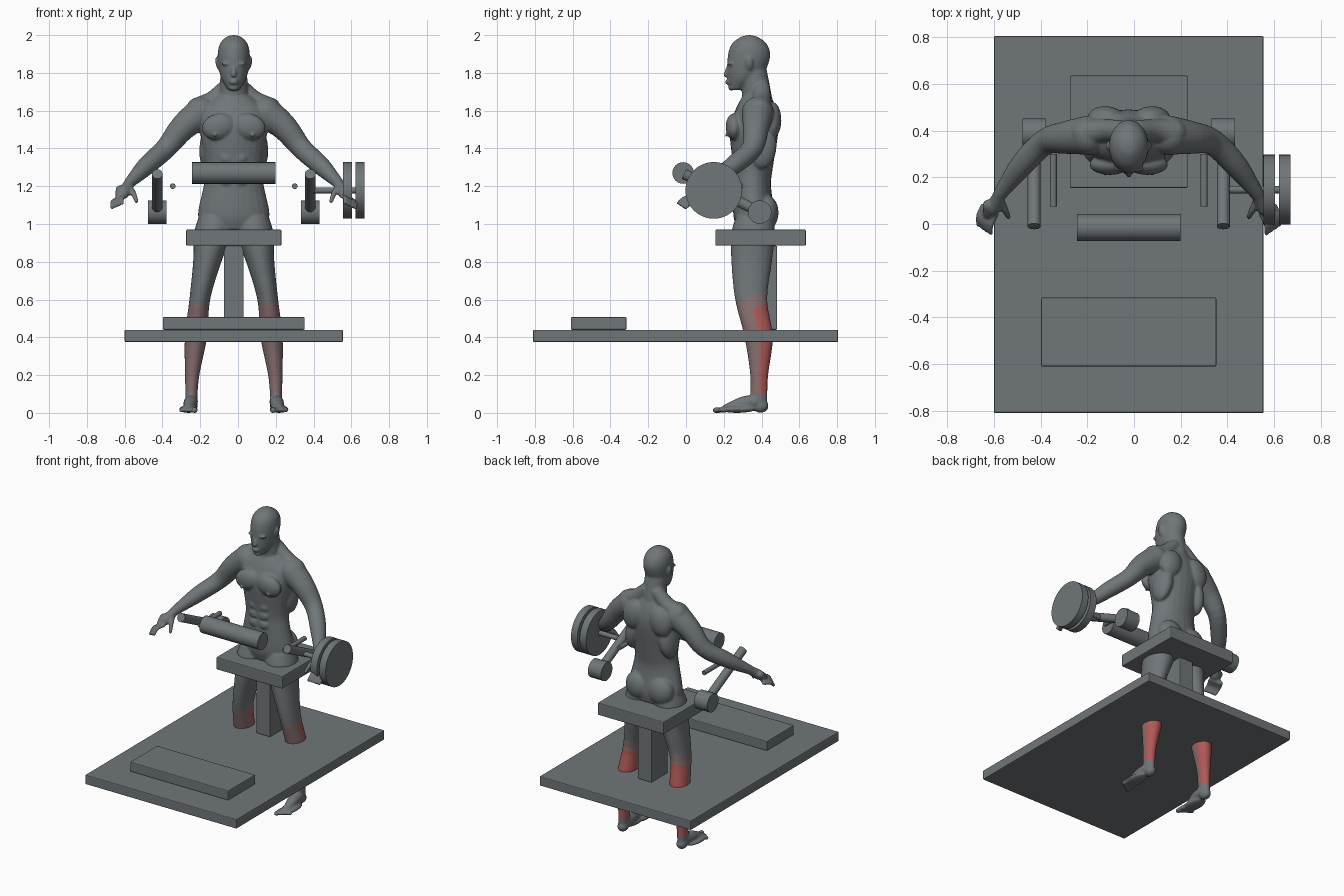
import bpy
import bmesh
import math
from mathutils import Vector, Matrix

default_cube = bpy.data.objects.get("Cube")
if default_cube:
    bpy.data.objects.remove(default_cube, do_unlink=True)


def make_material(name, red, green, blue):
    material = bpy.data.materials.new(name)
    material.use_nodes = True
    colour = (red, green, blue, 1)
    material.diffuse_color = colour
    shader = material.node_tree.nodes["Principled BSDF"]
    shader.inputs["Base Color"].default_value = colour
    return material


slate_grey = make_material("slate_grey", .16, .18, .19)
muscle_red = make_material("muscle_red", .43, .1, .09)
dusty_pink = make_material("dusty_pink", .25, .16, .16)
middle = -.0225  # shared centre line of the bench and the figure


def add_object(name, shape):
    mesh = bpy.data.meshes.new(name)
    shape.to_mesh(mesh)
    shape.free()
    result = bpy.data.objects.new(name, mesh)
    bpy.context.collection.objects.link(result)
    mesh.materials.append(slate_grey)
    return result


def add_box(name, width, front, back, bottom, top):
    centre = Vector((middle, (front + back) / 2, (bottom + top) / 2))
    size = Matrix.Diagonal((width, back - front, top - bottom, 1))
    shape = bmesh.new()
    bmesh.ops.create_cube(shape, size=1, matrix=Matrix.Translation(centre) @ size)
    bevel = add_object(name, shape).modifiers.new("soft_edge", "BEVEL")
    bevel.width = .006
    bevel.segments = 2


def add_rod(name, start, end, radius):
    start, end = Vector(start), Vector(end)
    axis = end - start
    turn = axis.to_track_quat("Z", "Y").to_matrix().to_4x4()
    place = Matrix.Translation((start + end) / 2) @ turn
    shape = bmesh.new()
    bmesh.ops.create_cone(shape, cap_ends=True, segments=48, radius1=radius,
                          radius2=radius, depth=axis.length, matrix=place)
    for face in shape.faces:
        face.smooth = len(face.verts) == 4
    for edge in shape.edges:
        edge.smooth = all(face.smooth for face in edge.link_faces)
    add_object(name, shape)


# Bench
add_box("base_plate", width=1.155, front=-.81, back=.805, bottom=.375, top=.44)
add_box("foot_block", width=.75, front=-.61, back=-.315, bottom=.44, top=.507)
add_box("seat", width=.505, front=.155, back=.635, bottom=.885, top=.97)
add_box("seat_post", width=.105, front=.307, back=.483, bottom=.44, top=.885)

# Thigh pad, levers, pivots and handles
pad = Vector((middle, -.015, 1.27))
half_pad = Vector((.222, 0, 0))
add_rod("thigh_pad", pad - half_pad, pad + half_pad, radius=.057)
half_pivot = Vector((.05, 0, 0))
for side, sign in (("left", 1), ("right", -1)):
    lever = middle + sign * .405
    handle = middle + sign * .323
    pivot = Vector((lever, .39, 1.063))
    add_rod(side + "_lever", (lever, -.01, 1.265), pivot, radius=.028)
    add_rod(side + "_pivot", pivot - half_pivot, pivot + half_pivot, radius=.062)
    add_rod(side + "_handle", (handle, .075, 1.2), (handle, .3, 1.2), radius=.015)


# Weights on their bar
def add_weight_part(name, inner, outer, radius):
    hub_y, hub_z = .147, 1.178
    add_rod(name, (inner, hub_y, hub_z), (outer, hub_y, hub_z), radius)


add_weight_part("weight_bar", inner=.383, outer=.66, radius=.016)
add_weight_part("inner_weight", inner=.555, outer=.604, radius=.15)
add_weight_part("outer_weight", inner=.622, outer=.67, radius=.15)

# Figure: overlapping solids, fused afterwards
body = bmesh.new()


def smooth_path(points, steps=4):
    """Curve through points that hold any number of values."""
    path = [Vector(point) for point in points]
    path = [path[0] * 2 - path[1]] + path + [path[-1] * 2 - path[-2]]
    result = []
    for a, b, c, d in zip(path, path[1:], path[2:], path[3:]):
        for step in range(steps):
            t = step / steps
            bend = (a * 2 - b * 5 + c * 4 - d) * t + (b * 3 - a - c * 3 + d) * t * t
            result.append(b + (c - a + bend) * t / 2)
    return result + [path[-2]]


def oval(centre, across, along, sides=24):
    angles = [math.tau * index / sides for index in range(sides)]
    return [body.verts.new(centre + across * math.cos(angle) + along * math.sin(angle))
            for angle in angles]


def skin(rings):
    faces = [body.faces.new(rings[0]), body.faces.new(rings[-1])]
    for low, high in zip(rings, rings[1:]):
        for index in range(len(low)):
            faces.append(body.faces.new((low[index - 1], low[index],
                                         high[index], high[index - 1])))
    bmesh.ops.recalc_face_normals(body, faces=faces)


def column(sections, sign=1):
    """Level ovals: height, sideways offset, half width, front, back."""
    rings = []
    for height, offset, width, front, back in smooth_path(sections):
        centre = Vector((middle + sign * offset, (front + back) / 2, height))
        rings.append(oval(centre, Vector((width, 0, 0)),
                          Vector((0, (back - front) / 2, 0))))
    skin(rings)


def blob(centre, size, sign=1, tilt=0):
    x, y, z = centre
    place = Matrix.Translation((middle + sign * x, y, z))
    turn = Matrix.Rotation(sign * tilt, 4, "Y")
    bmesh.ops.create_icosphere(body, subdivisions=3, radius=1,
                               matrix=place @ turn @ Matrix.Diagonal((*size, 1)))


def limb(points, sign=1):
    """Round tube with domed ends: x, y, z, radius."""
    path = smooth_path(points)
    for end in (path[0], path[-1]):
        blob(end.xyz, [end.w] * 3, sign)
    spine = [Vector((middle + sign * p.x, p.y, p.z)) for p in path]
    rings = []
    for index, point in enumerate(spine):
        after = spine[min(index + 1, len(spine) - 1)]
        forward = (after - spine[max(index - 1, 0)]).normalized()
        across = forward.cross(Vector((.3, .2, 1))).normalized()
        radius = path[index].w
        rings.append(oval(point, across * radius, forward.cross(across) * radius))
    skin(rings)


# Torso, neck and head
column([(.97, 0, .16, .27, .46), (1.05, 0, .19, .25, .47), (1.2, 0, .16, .25, .45),
        (1.3, 0, .15, .25, .46), (1.5, 0, .18, .23, .49), (1.6, 0, .18, .26, .48),
        (1.68, 0, .09, .3, .45)])
limb([(0, .38, 1.64, .08), (0, .36, 1.8, .07)])
column([(1.71, 0, .03, .23, .3), (1.78, 0, .07, .22, .4), (1.88, 0, .085, .22, .445),
        (1.95, 0, .075, .24, .43), (1.99, 0, .04, .29, .38), (2, 0, .01, .33, .34)])

# Nose, lips and chin
limb([(0, .225, 1.84, .008), (0, .212, 1.79, .014)])
for lip in (1.758, 1.746):
    blob((0, .22, lip), size=(.024, .012, .006))
blob((0, .24, 1.72), size=(.026, .016, .014))


def add_hand(sign):
    limb([(.55, .13, 1.22, .028), (.58, .07, 1.17, .032)], sign)
    limb([(.6, .08, 1.18, .026), (.6, .05, 1.15, .026)], sign)
    limb([(.55, .1, 1.19, .018), (.53, .06, 1.16, .015), (.515, .03, 1.12, .011)], sign)
    knuckle, tip = Vector((.57, .04, 1.15, .013)), Vector((.59, -.04, 1.11, .01))
    for finger in range(4):
        spread = Vector((.018, .012, -.008, 0)) * finger
        bend = (knuckle + tip) / 2 + Vector((.01, -.005, .008, 0))
        limb([knuckle + spread, bend + spread, tip + spread], sign)


def add_foot(sign):
    blob((.225, .395, .036), size=(.034, .042, .036), sign=sign)
    limb([(.225, .37, .06, .036), (.23, .3, .05, .036), (.24, .21, .025, .02)], sign)
    blob((.24, .27, .02), size=(.05, .1, .02), sign=sign)
    for toe in range(5):
        radius = .015 if toe == 0 else .012
        x = .206 + .018 * toe
        limb([(x, .21, .016, radius), (x, .155 + .012 * toe, .014, radius)], sign)


for sign in (1, -1):
    # Brow, eye and ear
    blob((.033, .237, 1.848), size=(.034, .016, .009), sign=sign)
    blob((.031, .24, 1.824), size=(.016, .01, .007), sign=sign)
    blob((.086, .335, 1.85), size=(.01, .02, .036), sign=sign, tilt=.2)
    # Chest, shoulder blade, flank, buttock and stomach
    blob((.08, .255, 1.515), size=(.09, .045, .07), sign=sign, tilt=.25)
    blob((.1, .211, 1.47), size=(.009, .006, .009), sign=sign)
    blob((.1, .455, 1.55), size=(.075, .05, .1), sign=sign, tilt=-.3)
    blob((.125, .4, 1.42), size=(.055, .08, .13), sign=sign, tilt=-.15)
    blob((.085, .425, 1.06), size=(.09, .065, .095), sign=sign)
    for row in range(3):
        blob((.036, .258, 1.23 + .06 * row), size=(.033, .016, .03), sign=sign)
    # Neck slope and arm
    limb([(.04, .4, 1.72, .045), (.11, .4, 1.655, .05), (.19, .39, 1.61, .06)], sign)
    limb([(.17, .38, 1.59, .085), (.27, .37, 1.51, .07), (.36, .35, 1.4, .056),
          (.46, .25, 1.31, .05), (.55, .13, 1.22, .03)], sign)
    add_hand(sign)
    # Leg
    column([(.05, .225, .03, .34, .43), (.2, .22, .038, .34, .435), (.4, .2, .059, .31, .46),
            (.6, .18, .055, .26, .43), (.8, .14, .075, .24, .455), (.95, .11, .1, .24, .47),
            (1.04, .1, .085, .265, .46)], sign)
    add_foot(sign)

figure = add_object("figure", body)
fuse = figure.modifiers.new("fuse", "REMESH")
fuse.mode = "VOXEL"
fuse.voxel_size = .007
soften = figure.modifiers.new("soften", "SMOOTH")
soften.iterations = 4
evaluated = figure.evaluated_get(bpy.context.evaluated_depsgraph_get())
figure.data = bpy.data.meshes.new_from_object(evaluated)
figure.modifiers.clear()
figure.data.materials.clear()
for material in (slate_grey, muscle_red, dusty_pink):
    figure.data.materials.append(material)

# Lower legs: red calves, faded pink shins and knees
for face in figure.data.polygons:
    face.use_smooth = True
    x, y, height = face.center
    sock_top = .46 + .45 * y
    if abs(x - middle) > .08 and .1 < height < sock_top:
        is_calf = face.normal.y > .05 and height < sock_top - .07
        face.material_index = 1 if is_calf else 2
